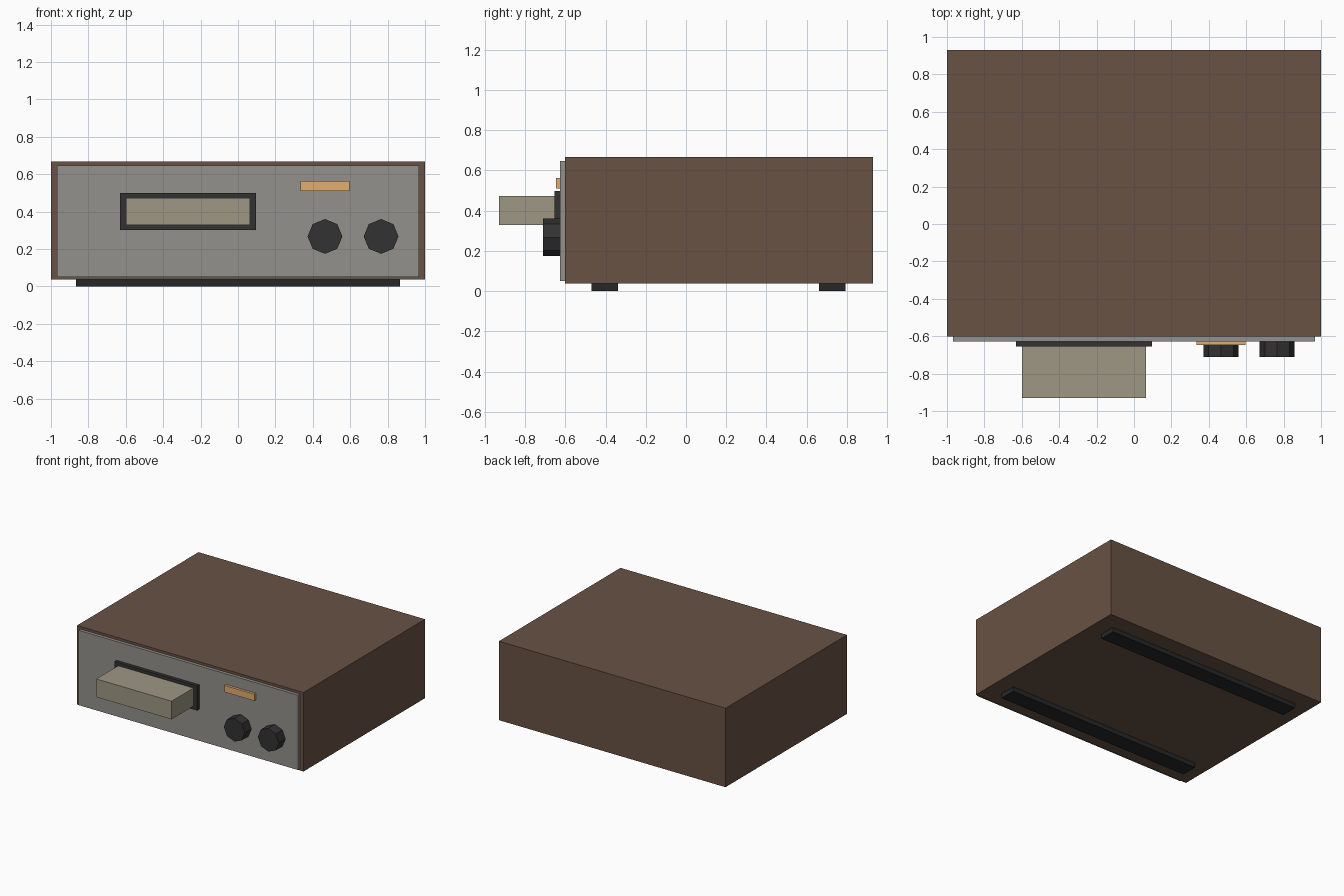
import bpy
from math import radians

if "Cube" in bpy.data.objects:
    bpy.data.objects.remove(bpy.data.objects["Cube"])


def material(name, rgb):
    m = bpy.data.materials.new(name)
    m.diffuse_color = (*rgb, 1)
    m.use_nodes = True
    m.node_tree.nodes["Principled BSDF"].inputs["Base Color"].default_value = m.diffuse_color
    return m


wood = material("walnut", (0.14, 0.085, 0.058))
metal = material("brushed_metal", (0.29, 0.285, 0.265))
black = material("black_plastic", (0.032, 0.032, 0.032))
rubber = material("rubber", (0.02, 0.02, 0.02))
beige = material("tape_shell", (0.34, 0.31, 0.23))
amber = material("amber_lamp", (0.75, 0.42, 0.16))


def box(name, x, y, z, mat):
    """Box spanning the given (min, max) ranges."""
    bpy.ops.mesh.primitive_cube_add(size=1, location=[(a + b) / 2 for a, b in (x, y, z)])
    ob = bpy.context.object
    ob.name = name
    ob.scale = [b - a for a, b in (x, y, z)]
    bpy.ops.object.transform_apply(location=False, rotation=False, scale=True)
    ob.data.materials.append(mat)
    return ob


def knob(name, x):
    """Eight-sided knob with its axis pointing forward."""
    bpy.ops.mesh.primitive_cylinder_add(vertices=8, radius=0.093, depth=0.085,
                                        location=(x, -0.6675, 0.267),
                                        rotation=(radians(90), 0, 0))
    ob = bpy.context.object
    ob.name = name
    ob.data.materials.append(black)


# Cabinet and front panel
box("cabinet", (-1, 1), (-0.602, 0.93), (0.037, 0.667), wood)
box("front_panel", (-0.967, 0.967), (-0.627, -0.602), (0.05, 0.647), metal)

# Slot frame: two rails and two stiles around the cartridge
y = (-0.655, -0.62)
box("slot_frame_top", (-0.632, 0.097), y, (0.473, 0.498), black)
box("slot_frame_bottom", (-0.632, 0.097), y, (0.302, 0.328), black)
box("slot_frame_left", (-0.632, -0.6), y, (0.328, 0.473), black)
box("slot_frame_right", (0.065, 0.097), y, (0.328, 0.473), black)

# Cartridge pushed into the slot
box("cartridge", (-0.6, 0.065), (-0.93, -0.61), (0.328, 0.473), beige)

# Indicator and controls
box("indicator_lamp", (0.333, 0.597), (-0.647, -0.62), (0.51, 0.563), amber)
for name, x in (("volume_knob", 0.465), ("tone_knob", 0.765)):
    knob(name, x)

# Full-width feet
for name, y in (("front_foot", (-0.47, -0.338)), ("back_foot", (0.662, 0.794))):
    box(name, (-0.866, 0.866), y, (0, 0.045), rubber)
